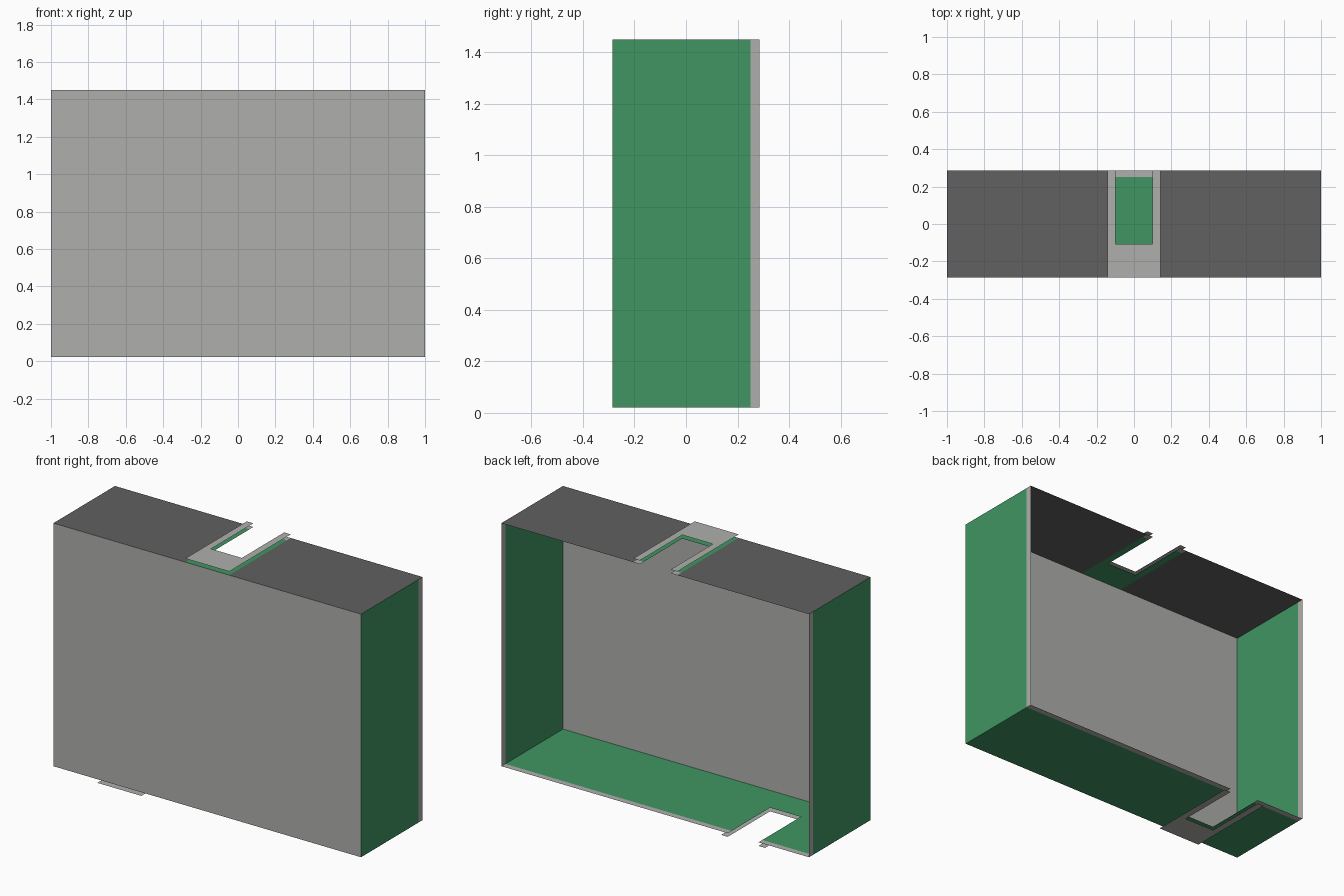
import bpy, bmesh
from mathutils import Vector

if "Cube" in bpy.data.objects:
    bpy.data.objects.remove(bpy.data.objects["Cube"])

U = 1 / 7            # the case is 14 x 4 x 10 modules
GAP = 0.15           # offset of the slot frames from the case
HX, HY = 7, 2        # half width and half depth
Z0, Z1 = GAP, GAP + 10
RIM = 1.75           # back rim band starts here in y
SLOT_Y, SLOT_R, FRAME_R = -0.75, 0.7, 1.0


def material(name, rgb):
    m = bpy.data.materials.new(name)
    m.diffuse_color = (*rgb, 1)
    m.use_nodes = True
    m.node_tree.nodes["Principled BSDF"].inputs["Base Color"].default_value = m.diffuse_color
    return m


GREY = material("light_grey", (0.43, 0.43, 0.418))
GREEN = material("green", (0.051, 0.300, 0.121))
DARK = material("dark_grey", (0.119, 0.119, 0.119))
MATS = [GREY, GREEN, DARK]


def sheet(name, rects, place, outward):
    """Thin sheet made of (a0, a1, b0, b1, material) rectangles."""
    bm = bmesh.new()
    for a0, a1, b0, b1, mat in rects:
        pts = [(a0, b0), (a1, b0), (a1, b1), (a0, b1)]
        f = bm.faces.new([bm.verts.new(Vector(place(a, b)) * U) for a, b in pts])
        f.material_index = MATS.index(mat)
        f.normal_update()
        if f.normal.dot(Vector(outward)) < 0:
            f.normal_flip()
    bmesh.ops.remove_doubles(bm, verts=bm.verts, dist=1e-5)
    me = bpy.data.meshes.new(name)
    bm.to_mesh(me)
    bm.free()
    for m in MATS:
        me.materials.append(m)
    ob = bpy.data.objects.new(name, me)
    bpy.context.collection.objects.link(ob)
    return ob


def slotted(cx, left, right, body, rim):
    """U-shaped area around a slot open to the back, with a rim band."""
    rects = [(left, right, -HY, SLOT_Y, body)]
    for x0, x1 in ((left, cx - SLOT_R), (cx + SLOT_R, right)):
        rects += [(x0, x1, SLOT_Y, RIM, body), (x0, x1, RIM, HY, rim)]
    return rects


def level(z):
    return lambda x, y: (x, y, z)


# Front panel
sheet("front_panel", [(-HX, HX, Z0, Z1, GREY)],
      lambda x, z: (x, -HY, z), (0, -1, 0))

# Side panels with grey back rim
for name, s in (("left_panel", -1), ("right_panel", 1)):
    sheet(name, [(-HY, RIM, Z0, Z1, GREEN), (RIM, HY, Z0, Z1, GREY)],
          lambda y, z, s=s: (s * HX, y, z), (s, 0, 0))

# Top panel: dark wings, green slotted centre
top = [(-HX, -FRAME_R, -HY, HY, DARK), (FRAME_R, HX, -HY, HY, DARK)]
top += slotted(0, -FRAME_R, FRAME_R, GREEN, GREY)
sheet("top_panel", top, level(Z1), (0, 0, 1))

# Bottom panel: green with grey rim and an off-centre slot
BX = -4
sheet("bottom_panel", slotted(BX, -HX, HX, GREEN, GREY), level(Z0), (0, 0, -1))

# Raised slot frames above the top and under the bottom
for name, cx, z, n in (("top_slot_frame", 0, Z1 + GAP, 1),
                       ("bottom_slot_frame", BX, 0, -1)):
    sheet(name, slotted(cx, cx - FRAME_R, cx + FRAME_R, GREY, GREY),
          level(z), (0, 0, n))
